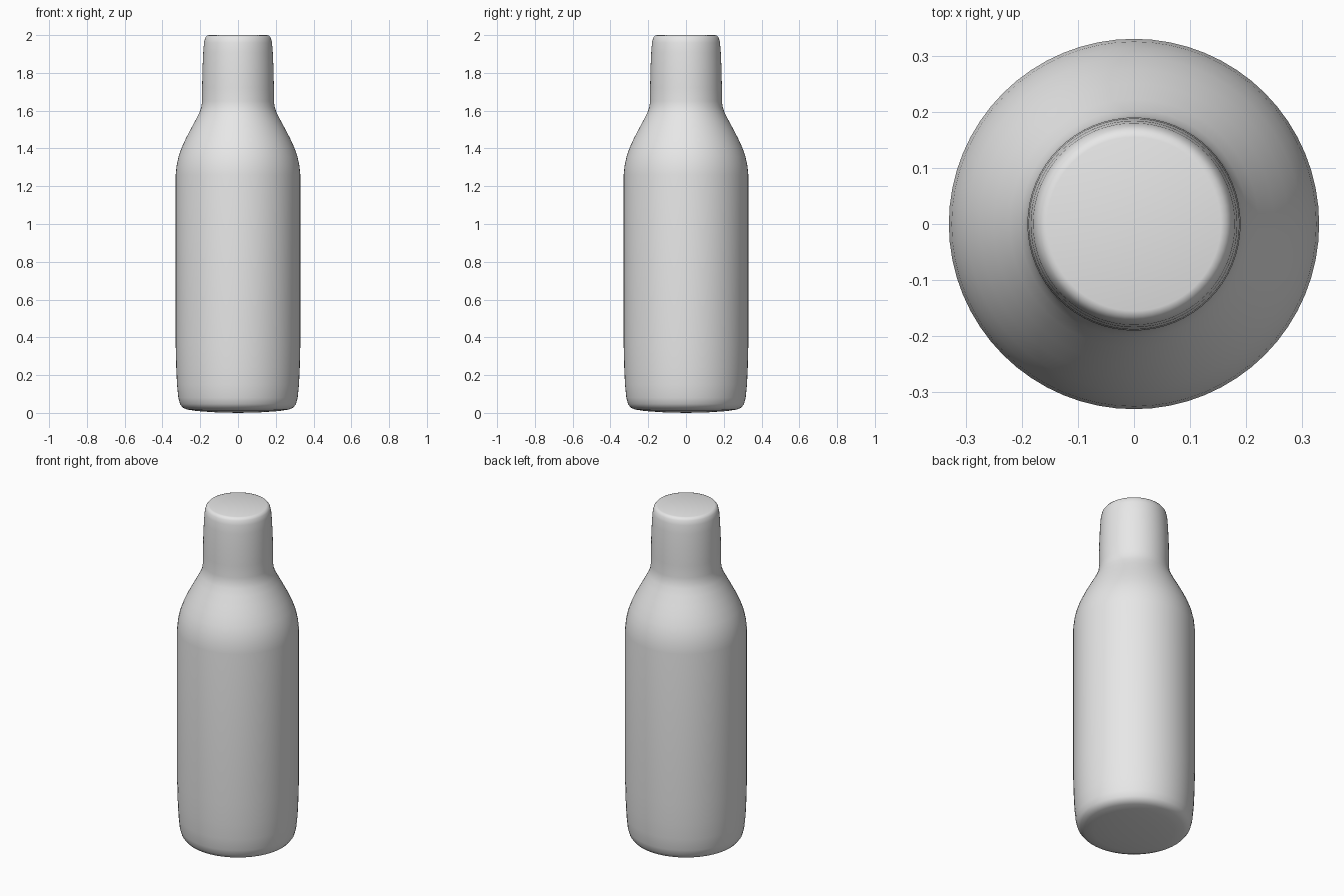
import bpy
import bmesh
import math
from mathutils import Matrix, Vector

cube = bpy.data.objects.get("Cube")
if cube:
    bpy.data.objects.remove(cube, do_unlink=True)

SIDES = 64

# Plain grey finish
grey = bpy.data.materials.new("plain grey")
grey.use_nodes = True
grey.diffuse_color = (0.8, 0.8, 0.8, 1)
grey.node_tree.nodes["Principled BSDF"].inputs["Base Color"].default_value = (0.8, 0.8, 0.8, 1)

# Half outline from base to mouth: radius, height
outline = [
    (0.12, 0.003), (0.22, 0.010), (0.27, 0.018), (0.293, 0.028), (0.307, 0.047),
    (0.316, 0.08), (0.323, 0.15), (0.327, 0.24), (0.33, 0.36), (0.33, 1.26),
    (0.325, 1.31), (0.314, 1.36), (0.298, 1.405), (0.275, 1.455), (0.25, 1.503),
    (0.222, 1.555), (0.203, 1.593), (0.194, 1.62), (0.19, 1.65), (0.19, 1.72),
    (0.188, 1.82), (0.184, 1.91), (0.180, 1.96), (0.174, 1.985), (0.165, 1.997),
    (0.155, 2.0),
]

# Bottle body: outline turned about the vertical axis, closed at both ends
bm = bmesh.new()
rings = []
for radius, height in outline:
    ring = []
    for i in range(SIDES):
        turn = Matrix.Rotation(math.tau * i / SIDES, 3, "Z")
        ring.append(bm.verts.new(turn @ Vector((radius, 0, height))))
    rings.append(ring)
for low, high in zip(rings, rings[1:]):
    for i in range(SIDES):
        j = (i + 1) % SIDES
        bm.faces.new((low[i], low[j], high[j], high[i]))
base = bm.verts.new((0, 0, 0))
for i in range(SIDES):
    bm.faces.new((base, rings[0][(i + 1) % SIDES], rings[0][i]))
bm.faces.new(rings[-1])

mesh = bpy.data.meshes.new("bottle")
bm.to_mesh(mesh)
bm.free()
mesh.materials.append(grey)
bottle = bpy.data.objects.new("bottle", mesh)
bpy.context.collection.objects.link(bottle)

# Smooth shading all round
bpy.ops.object.select_all(action="DESELECT")
bottle.select_set(True)
bpy.context.view_layer.objects.active = bottle
bpy.ops.object.shade_smooth_by_angle(angle=math.radians(50))
